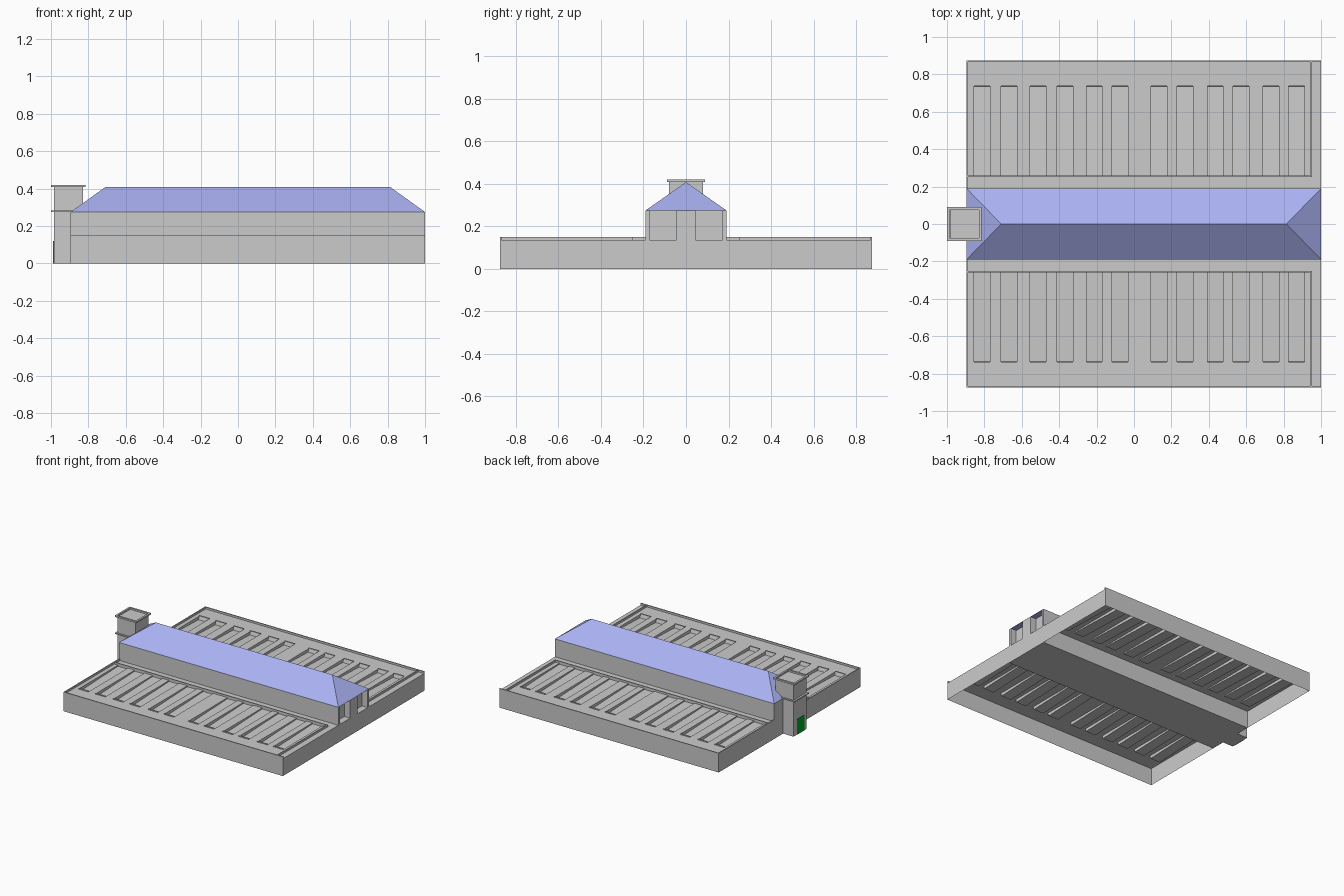
import bpy, bmesh

if "Cube" in bpy.data.objects:
    bpy.data.objects.remove(bpy.data.objects["Cube"])


def material(name, color):
    m = bpy.data.materials.new(name)
    m.diffuse_color = (*color, 1)
    m.use_nodes = True
    m.node_tree.nodes["Principled BSDF"].inputs["Base Color"].default_value = m.diffuse_color
    return m


def finish(name, bm, mat=None):
    bmesh.ops.remove_doubles(bm, verts=bm.verts, dist=0.0001)
    me = bpy.data.meshes.new(name)
    bm.to_mesh(me)
    bm.free()
    ob = bpy.data.objects.new(name, me)
    bpy.context.collection.objects.link(ob)
    if mat:
        me.materials.append(mat)
    return ob


def add_box(bm, x0, x1, y0, y1, z0, z1):
    vs = bmesh.ops.create_cube(bm, size=1)['verts']
    for v in vs:
        v.co = ((x0 + x1) / 2 + v.co.x * (x1 - x0),
                (y0 + y1) / 2 + v.co.y * (y1 - y0),
                (z0 + z1) / 2 + v.co.z * (z1 - z0))


def boxes(name, specs, mat=None):
    bm = bmesh.new()
    for s in specs:
        add_box(bm, *s)
    return finish(name, bm, mat)


def face(bm, *pts):
    bm.faces.new([bm.verts.new(p) for p in pts])


def mirror_y(ob):
    ob.modifiers.new("mirror", 'MIRROR').use_axis = (False, True, False)


L, R, IN, OUT = -0.895, 1.0, 0.19, 0.875      # wing extents
DECK, TOP, EAVE = 0.135, 0.15, 0.275          # heights
S0, S1, W, DEEP = 0.26, 0.742, 0.085, 0.025   # skylight slot extents
slots = [-0.855, -0.71, -0.555, -0.412, -0.255, -0.117,
         0.092, 0.23, 0.392, 0.53, 0.69, 0.827]

# Wing: outer walls and flat deck, open underneath
bm = bmesh.new()
face(bm, (R, OUT, 0), (L, OUT, 0), (L, OUT, DECK), (R, OUT, DECK))
face(bm, (R, IN, 0), (R, OUT, 0), (R, OUT, DECK), (R, IN, DECK))
face(bm, (L, OUT, 0), (L, IN, 0), (L, IN, DECK), (L, OUT, DECK))


def deck(x0, x1, y0, y1):
    face(bm, (x0, y0, DECK), (x1, y0, DECK), (x1, y1, DECK), (x0, y1, DECK))


deck(L, R, IN, S0)
deck(L, R, S1, OUT)
x = L
for s in slots:
    deck(x, s, S0, S1)
    x = s + W
    # Sloping skylight trough, deepest at its outer end
    lo = DECK - DEEP
    face(bm, (s, S0, DECK - 0.008), (x, S0, DECK - 0.008), (x, S1 - 0.008, lo), (s, S1 - 0.008, lo))
    face(bm, (s, S1 - 0.008, lo), (x, S1 - 0.008, lo), (x, S1, DECK), (s, S1, DECK))
    face(bm, (s, S0, DECK), (x, S0, DECK), (x, S0, DECK - 0.008), (s, S0, DECK - 0.008))
    for e in (s, x):
        face(bm, (e, S0, DECK), (e, S0, DECK - 0.008), (e, S1 - 0.008, lo), (e, S1, DECK))
deck(x, R, S0, S1)
mirror_y(finish("wing_shell", bm))

# Thin parapets round each deck
mirror_y(boxes("parapet", [
    (L, R, OUT - 0.008, OUT, DECK, TOP),
    (L, L + 0.008, IN, OUT - 0.008, DECK, TOP),
    (0.945, 0.953, 0.252, OUT - 0.008, DECK, TOP),
    (L + 0.008, 0.945, 0.252, 0.26, DECK, TOP)]))

# Low kerb at the outer end of every skylight
mirror_y(boxes("skylight_kerbs",
               [(s, s + W, S1 - 0.003, S1 + 0.006, DECK, DECK + 0.006) for s in slots]))

# Central hall with its open end porch
boxes("hall", [(L, R, -IN, IN, 0, DECK), (L, 0.95, -IN, IN, DECK, EAVE)])
boxes("porch_piers", [(0.95, R, a, b, DECK, EAVE)
                      for a, b in ((-IN, -0.172), (-0.045, 0.045), (0.172, IN))])

# Hipped roof: box whose top is pulled in to a ridge
bm = bmesh.new()
add_box(bm, L, R, -IN, IN, EAVE, 0.408)
for v in bm.verts:
    if v.co.z > 0.4:
        v.co.y = 0
        v.co.x = 0.815 if v.co.x > 0 else -0.71
bmesh.ops.remove_doubles(bm, verts=bm.verts, dist=0.0001)
finish("hipped_roof", bm, material("roof_blue", (0.4, 0.44, 0.88)))

# Tower with string course and rimmed top
boxes("tower", [(-0.985, -0.83, -0.08, 0.08, 0, 0.408)])
boxes("tower_course", [(-1, -0.815, -0.09, 0.09, EAVE, 0.284)])
a, b, t = 0.09, 0.42, 0.014
boxes("tower_rim", [(-1, -0.815, -a, -a + t, 0.408, b), (-1, -0.815, a - t, a, 0.408, b),
                    (-1, -1 + t, -a + t, a - t, 0.408, b),
                    (-0.815 - t, -0.815, -a + t, a - t, 0.408, b)])

# Green tower door
boxes("door", [(-0.988, -0.98, -0.05, 0.04, 0, 0.12)], material("door_green", (0.0, 0.4, 0.02)))
